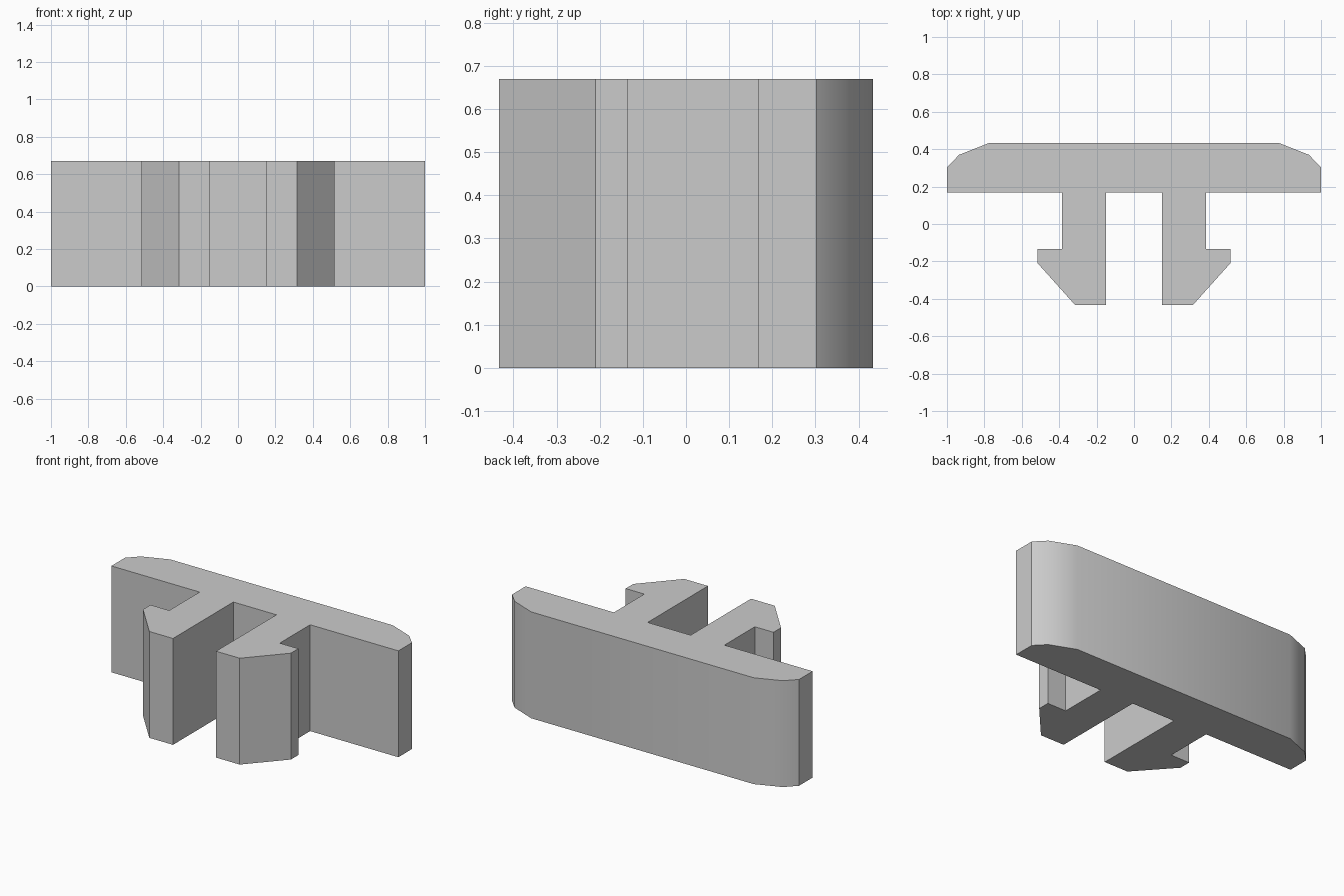
import bpy
import bmesh
import math

cube = bpy.data.objects.get("Cube")
if cube:
    bpy.data.objects.remove(cube, do_unlink=True)

HEIGHT = 0.67

# Plain grey material
grey = bpy.data.materials.new("plain grey")
grey.use_nodes = True
colour = (0.6, 0.6, 0.6, 1.0)
grey.diffuse_color = colour
grey.node_tree.nodes["Principled BSDF"].inputs["Base Color"].default_value = colour

# Left half of the outline: rounded back plate, then leg with barbed hook
half = [
    (0.775, 0.433), (0.935, 0.37), (1.0, 0.303), (1.0, 0.168),
    (0.385, 0.168), (0.385, -0.135), (0.515, -0.135), (0.515, -0.21),
    (0.315, -0.433), (0.15, -0.433), (0.15, 0.168),
]
outline = half + [(-x, y) for x, y in reversed(half)]

# Extrude the mirrored outline upwards
bm = bmesh.new()
base = bm.faces.new([bm.verts.new((x, y, 0)) for x, y in outline])
top = bmesh.ops.extrude_face_region(bm, geom=[base], use_keep_orig=True)
verts = [v for v in top["geom"] if isinstance(v, bmesh.types.BMVert)]
bmesh.ops.translate(bm, vec=(0, 0, HEIGHT), verts=verts)
bmesh.ops.recalc_face_normals(bm, faces=bm.faces)

mesh = bpy.data.meshes.new("snap_clip")
bm.to_mesh(mesh)
bm.free()
mesh.materials.append(grey)
clip = bpy.data.objects.new("snap_clip", mesh)
bpy.context.collection.objects.link(clip)

# Soft shading on the rounded corners, sharp edges elsewhere
bpy.ops.object.select_all(action="DESELECT")
clip.select_set(True)
bpy.context.view_layer.objects.active = clip
bpy.ops.object.shade_smooth_by_angle(angle=math.radians(30))
